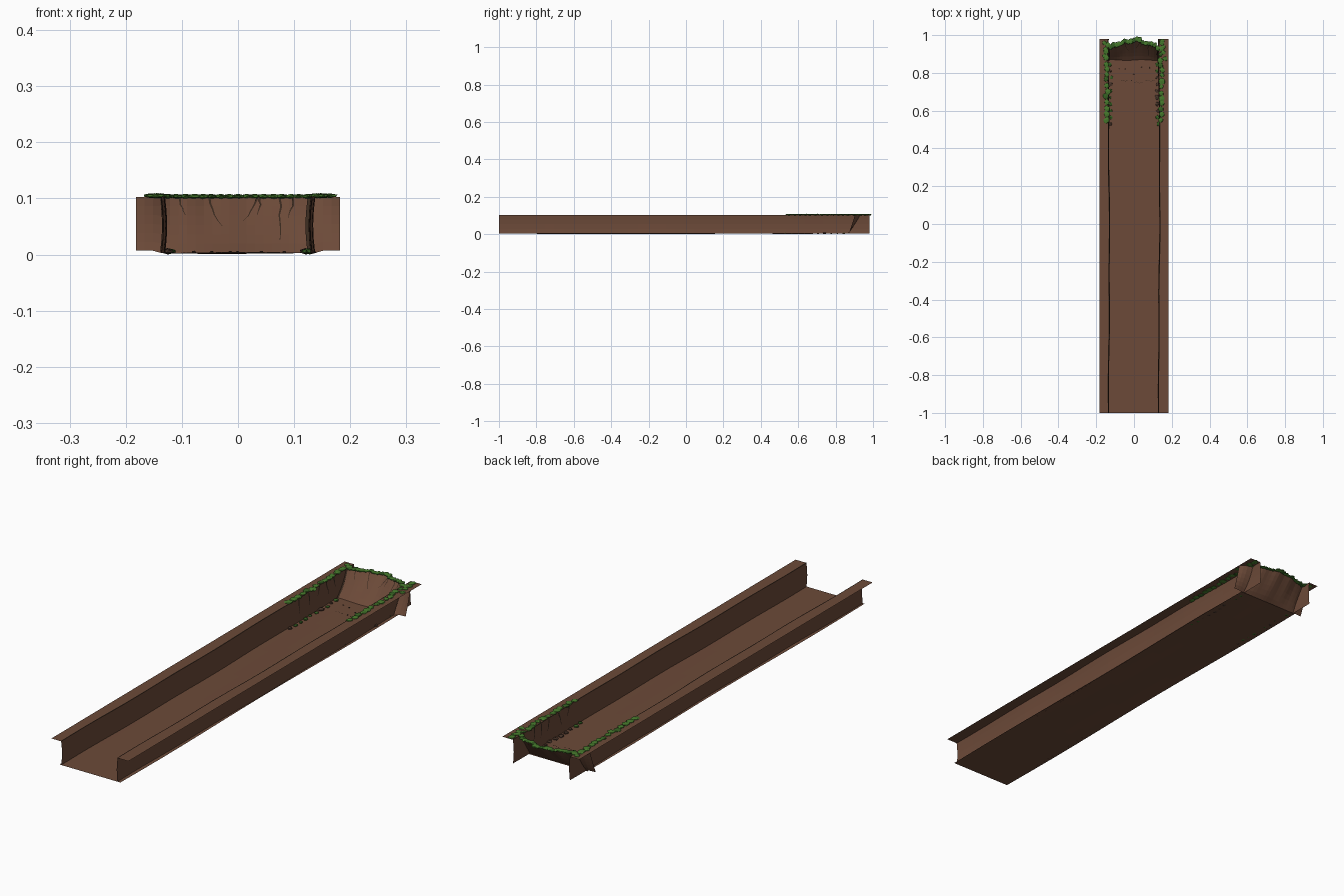
import bpy, bmesh, math, random
from mathutils import Matrix, Vector

if "Cube" in bpy.data.objects:
    bpy.data.objects.remove(bpy.data.objects["Cube"])
random.seed(4)

def mat(name, c):
    m = bpy.data.materials.new(name)
    m.diffuse_color = (*c, 1)
    m.use_nodes = True
    m.node_tree.nodes["Principled BSDF"].inputs["Base Color"].default_value = m.diffuse_color
    return m

EARTH = mat("earth brown", (0.150, 0.068, 0.040))
DARK = mat("dark root brown", (0.040, 0.022, 0.013))
CLOD = mat("clod brown", (0.065, 0.035, 0.023))
MOSS = mat("moss green", (0.060, 0.190, 0.025))
MOSS2 = mat("deep moss green", (0.035, 0.115, 0.016))

def finish(bm, name, mats):
    me = bpy.data.meshes.new(name)
    bm.to_mesh(me)
    bm.free()
    for m in mats:
        me.materials.append(m)
    ob = bpy.data.objects.new(name, me)
    bpy.context.collection.objects.link(ob)
    return ob

def sheet(name, f, nu, nv, m):
    """Grid surface from f(u, v), u and v in 0..1."""
    bm = bmesh.new()
    g = [[bm.verts.new(f(i / nu, j / nv)) for j in range(nv + 1)] for i in range(nu + 1)]
    for i in range(nu):
        for j in range(nv):
            bm.faces.new((g[i][j], g[i + 1][j], g[i + 1][j + 1], g[i][j + 1]))
    return finish(bm, name, [m])

def wob(y, s):
    return 0.003 * math.sin(3.1 * y + s) + 0.0015 * math.sin(11 * y + 2 * s)

def wall_x(s, y, z):
    return s * (0.134 + wob(y, s) - 0.004 * math.sin(math.pi * z / 0.104))

# end wall: a shallow scoop leaning back towards the top
def end_y(x, z):
    top = 0.905 + 0.066 * math.cos(min(abs(x) / 0.182, 1) * math.pi / 2)
    low = 0.868 + 0.002 * math.sin(40 * x)
    t = max(0, (z - 0.003) / 0.1)
    return low + (top - low) * t ** 0.9 + 0.003 * math.sin(90 * x) * t

# trench floor
sheet("trench_floor", lambda u, v: ((u - 0.5) * (0.288 + 0.006 * math.sin(9 * v)), -1 + 1.874 * v,
      0.003 + 0.002 * math.sin(5 * u + 8 * v) * math.sin(math.pi * u) * math.sin(math.pi * v)), 8, 30, EARTH)

# side walls and the ground ledges on top of them
for s, side in ((-1, "left"), (1, "right")):
    def wall(u, v, s=s):
        y, z = -1 + 1.98 * u, 0.003 + 0.101 * v
        return (wall_x(s, y, z), y, z)
    sheet(side + "_wall", wall, 40, 4, EARTH)
    def ledge(u, v, s=s):
        y = -1 + 1.98 * u
        return (wall_x(s, y, 0.104) * (1 - v) + s * 0.182 * v, y, 0.104)
    sheet(side + "_ledge", ledge, 40, 1, EARTH)

# the end wall meets the floor between the side walls, its wings stop a little higher
def end_wall(u, v):
    x = (u - 0.5) * 0.364
    z0 = 0.003 if abs(x) < 0.14 else 0.007
    z = z0 + (0.103 - z0) * v
    return (x, end_y(x, z), z)
sheet("end_wall", end_wall, 24, 6, EARTH)

def ribbon(bm, pts, widths, side):
    """Flat strip along pts, widened along the side vector."""
    rows = []
    for p, w in zip(pts, widths):
        rows.append((bm.verts.new(Vector(p) - side * w), bm.verts.new(Vector(p) + side * w)))
    for a, b in zip(rows, rows[1:]):
        bm.faces.new((a[0], a[1], b[1], b[0]))

# thin dark seams along the wall tops
bm = bmesh.new()
for s in (-1, 1):
    ys = [-1 + 1.98 * i / 40 for i in range(41)]
    ribbon(bm, [(wall_x(s, y, 0.104) + s * 0.001, y, 0.1047) for y in ys],
           [0.0015 + 0.001 * random.random() for _ in ys], Vector((1, 0, 0)))
finish(bm, "wall_top_seams", [DARK])

# hanging roots and cracks on the end wall and the back part of the side walls
bm = bmesh.new()
def root(place, a, length, drift, w, side):
    n = 5
    ps = [place(a + drift * (i / n) ** 1.5 + random.uniform(-.002, .002), 0.101 - length * i / n)
          for i in range(n + 1)]
    ribbon(bm, ps, [w * (1 - 0.75 * i / n) for i in range(n + 1)], side)

on_end = lambda x, z: (x, end_y(x, z) - 0.002, z)
for x, l, d in ((-0.105, 0.03, 0.01), (-0.05, 0.05, 0.02), (0.035, 0.04, -0.025),
                (0.04, 0.03, -0.004), (0.1, 0.035, -0.01), (0.075, 0.075, 0.0)):
    root(on_end, x, l, d, 0.002, Vector((1, 0, 0)))
for s in (-1, 1):
    on_wall = lambda y, z, s=s: (wall_x(s, y, z) - s * 0.002, y, z)
    for y in (0.60, 0.67, 0.74, 0.79, 0.84):
        root(on_wall, y, random.uniform(0.03, 0.06), random.uniform(-.02, .02), 0.004, Vector((0, 1, 0)))
    # corner strips between side wall and end wall
    zs = [0.006 + 0.096 * i / 6 for i in range(7)]
    ribbon(bm, [(wall_x(s, 0.9, z) - s * 0.003, end_y(0.13, z) - 0.003, z) for z in zs],
           [0.004] * 7, Vector((1, 0, 0)))
finish(bm, "roots_and_cracks", [DARK])

# thin worn grooves on the floor
bm = bmesh.new()
for x, y, l in ((-0.07, 0.76, 0.04), (0.0, 0.75, 0.05), (0.06, 0.76, 0.05)):
    ribbon(bm, [(x + l * t, y + 0.006 * math.sin(9 * t), 0.0055) for t in (0, .3, .6, 1)],
           [0.0006, 0.001, 0.001, 0.0005], Vector((0, 1, 0)))
finish(bm, "floor_cracks", [DARK])

# flattened faceted clumps
def clump(bm, p, rx, ry, rz, mi):
    M = Matrix.Translation(p) @ Matrix.Rotation(random.uniform(-.5, .5), 4, 'Z') @ Matrix.Diagonal((rx, ry, rz, 1))
    vs = bmesh.ops.create_icosphere(bm, subdivisions=1, radius=1, matrix=M)['verts']
    for v in vs:
        v.co += Vector((random.uniform(-.15, .15) * rx, random.uniform(-.15, .15) * ry, 0))
        for f in v.link_faces:
            f.material_index = mi

bm = bmesh.new()
for s in (-1, 1):
    y = 0.55
    while y < 0.98:
        big = random.uniform(0.85, 1.25)
        clump(bm, (s * (0.144 + random.uniform(-.007, .007)), y, 0.105),
              0.014 * big, 0.016 * big, 0.0045, random.choice((0, 0, 0, 1)))
        if y > 0.86:
            clump(bm, (s * random.uniform(0.148, 0.168), min(y + 0.01, 0.98), 0.105), 0.014, 0.013, 0.0042, 0)
        y += random.uniform(0.024, 0.036)
for i in range(17):
    x = -0.125 + 0.25 * i / 16
    clump(bm, (x, end_y(x, 0.103) + random.uniform(-.006, .006), 0.104),
          random.uniform(.011, .015), random.uniform(.013, .018), 0.0045, random.choice((0, 0, 0, 1)))
finish(bm, "moss_rim", [MOSS, MOSS2])

# mossy clumps along the foot of the walls, with a few small loose clods
bm = bmesh.new()
for s in (-1, 1):
    for i in range(10):
        r = random.uniform(0.007, 0.012)
        clump(bm, (s * random.uniform(0.118, 0.13), 0.53 + 0.035 * i, 0.006), r, r * 1.2, r * 0.5,
              random.choice((0, 1, 1)))
for i in range(6):
    r = random.uniform(0.003, 0.005)
    clump(bm, (random.uniform(-.1, .1), random.uniform(.75, .86), 0.005), r, r, r * 0.5, 0)
finish(bm, "fallen_clods", [CLOD, MOSS2])

# settle the whole model on z = 0
low = min(v.co.z for o in bpy.data.objects for v in o.data.vertices)
for o in bpy.data.objects:
    for v in o.data.vertices:
        v.co.z -= low
